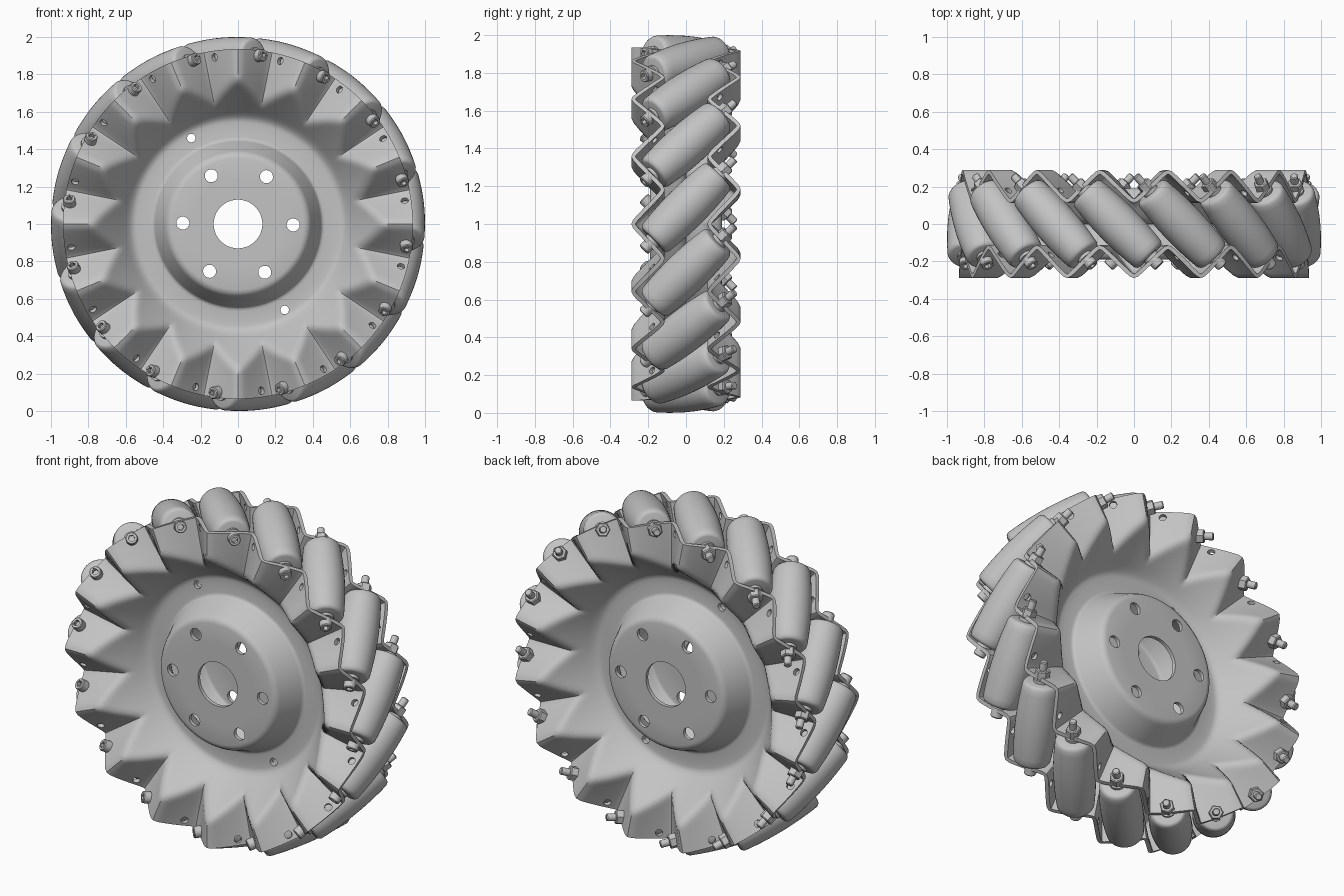
import bpy, bmesh
from math import sin, cos, asin, pi, radians, sqrt
from mathutils import Matrix, Vector

cube = bpy.data.objects.get("Cube")
if cube:
    bpy.data.objects.remove(cube, do_unlink=True)

COUNT = 16                      # rollers around the wheel
PITCH = 2 * pi / COUNT
AXIS_R = 0.885                  # distance of roller axes from the hub
RIM_R = 0.935                   # outer edge of the plates
CENTRE = Vector((0, 0, 1))

metal = bpy.data.materials.new("plain_grey")
metal.use_nodes = True
GREY = (0.55, 0.55, 0.55, 1)
metal.diffuse_color = GREY
metal.node_tree.nodes["Principled BSDF"].inputs["Base Color"].default_value = GREY


def radial(phi):
    return Vector((sin(phi), 0, cos(phi)))


def tangent(phi):
    return Vector((cos(phi), 0, -sin(phi)))


def frame(origin, axis, up):
    """Matrix whose local z runs along axis and local x along up."""
    side = axis.cross(up)
    m = Matrix((up, side, axis)).transposed().to_4x4()
    m.translation = origin
    return m


def add_object(name, mesh):
    ob = bpy.data.objects.new(name, mesh)
    bpy.context.collection.objects.link(ob)
    return ob


def finish_mesh(name, bm):
    bmesh.ops.remove_doubles(bm, verts=bm.verts, dist=1e-5)
    bmesh.ops.recalc_face_normals(bm, faces=bm.faces)
    mesh = bpy.data.meshes.new(name)
    bm.to_mesh(mesh)
    bm.free()
    mesh.materials.append(metal)
    return mesh


def smooth(ob, angle=35):
    bpy.ops.object.select_all(action='DESELECT')
    ob.select_set(True)
    bpy.context.view_layer.objects.active = ob
    bpy.ops.object.shade_smooth_by_angle(angle=radians(angle))


def lathe(bm, profile, segments):
    """Turn (radius, height) points around local z."""
    rings = []
    for r, h in profile:
        rings.append([bm.verts.new((r * cos(2 * pi * i / segments),
                                    r * sin(2 * pi * i / segments), h))
                      for i in range(segments)])
    for a, b in zip(rings, rings[1:]):
        for i in range(segments):
            j = (i + 1) % segments
            bm.faces.new((a[i], a[j], b[j], b[i]))


def soft_min(a, b, k):
    h = max(k - abs(a - b), 0) / k
    return min(a, b) - h * h * k / 4


# ---- pressed plates: raised hub, flat joint ring, dish, pleated rim ----
HUB = [(0.13, 0.18), (0.24, 0.18), (0.35, 0.18), (0.362, 0.177), (0.372, 0.17),
       (0.38, 0.158), (0.432, 0.035), (0.44, 0.022), (0.45, 0.015),
       (0.465, 0.012), (0.52, 0.012)]


def pleat(phi):
    """Rounded zigzag, highest at phi = 0."""
    return 0.201 + 0.09 * asin(0.975 * cos(phi * COUNT)) / asin(1)


def plate_height(r, phi):
    dish = 0.012 + (r - 0.575) * 1.33
    return soft_min(-soft_min(-0.012, -dish, 0.04), pleat(phi), 0.03)


def make_plate(name, side, peak, cutter):
    bm = bmesh.new()
    steps, outer = COUNT * 24, 24
    radii = [0.545 + (RIM_R - 0.545) * i / outer for i in range(outer + 1)]
    rings = []
    for r, h in HUB + [(r, None) for r in radii]:
        ring = []
        for i in range(steps):
            phi = 2 * pi * i / steps
            y = plate_height(r, phi - peak) if h is None else h
            ring.append(bm.verts.new(CENTRE + radial(phi) * r + Vector((0, side * y, 0))))
        rings.append(ring)
    for a, b in zip(rings, rings[1:]):
        for i in range(steps):
            j = (i + 1) % steps
            bm.faces.new((a[i], a[j], b[j], b[i]))
    ob = add_object(name, finish_mesh(name, bm))
    bpy.context.view_layer.objects.active = ob
    solid = ob.modifiers.new("thickness", 'SOLIDIFY')
    solid.thickness = 0.022
    solid.offset = 0
    cut = ob.modifiers.new("holes", 'BOOLEAN')
    cut.operation = 'DIFFERENCE'
    cut.solver = 'EXACT'
    cut.object = cutter
    for mod in ("thickness", "holes"):
        bpy.ops.object.modifier_apply(modifier=mod)
    smooth(ob)


def drill(bm, point, axis, up, radius, length):
    bmesh.ops.create_cone(bm, cap_ends=True, segments=20, radius1=radius,
                          radius2=radius, depth=length, matrix=frame(point, axis, up))


# ---- cutter for wheel-stud holes, joint holes and spare flank holes ----
Y = Vector((0, 1, 0))
bm = bmesh.new()
for k in range(6):
    phi = radians(91 + 60 * k)
    drill(bm, CENTRE + radial(phi) * 0.295, Y, radial(phi), 0.035, 1)
for k in range(2):
    phi = radians(-28.5 + 180 * k)
    drill(bm, CENTRE + radial(phi) * 0.523, Y, radial(phi), 0.023, 1)
PLATES = [("front_plate", -1, 0), ("back_plate", 1, PITCH / 2)]
for name, side, peak in PLATES:
    for k in range(COUNT):
        phi = peak + k * PITCH + side * radians(7.5)
        out = Vector((0, side, 0))
        axis = (tangent(phi) * side + out).normalized()
        height = pleat(radians(7.5))
        drill(bm, CENTRE + radial(phi) * 0.9 + out * height, axis, radial(phi), 0.02, 0.1)
hole_cutter = add_object("hole_cutter", finish_mesh("hole_cutter", bm))
hole_cutter.hide_render = True
for name, side, peak in PLATES:
    make_plate(name, side, peak, hole_cutter)
bpy.data.objects.remove(hole_cutter, do_unlink=True)

# ---- barrel roller, its ends rounded ----
HALF = 0.245


def barrel(s):
    return 1 - sqrt(AXIS_R ** 2 + s * s / 2)


body = [(barrel(s), s) for s in [-0.225 + 0.45 * i / 14 for i in range(15)]]
tip = barrel(HALF)
end = [(tip - 0.003, HALF - 0.01), (tip - 0.009, HALF - 0.003), (tip - 0.018, HALF), (0, HALF)]
start = [(r, -s) for r, s in reversed(end)]
bm = bmesh.new()
lathe(bm, start + body + end, 40)
roller_mesh = finish_mesh("roller", bm)

# ---- axle bolt: socket head in front, washers, nut and thread behind ----
SEAT = 0.276
bm = bmesh.new()
lathe(bm, [(0, -0.365), (0.016, -0.365), (0.021, -0.36), (0.021, SEAT)], 20)
lathe(bm, [(0.021, SEAT - 0.01), (0.033, SEAT - 0.01), (0.033, SEAT + 0.036),
           (0.029, SEAT + 0.041), (0.021, SEAT + 0.041)], 24)
lathe(bm, [(0, SEAT + 0.018), (0.018, SEAT + 0.018), (0.018, SEAT + 0.04),
           (0.024, SEAT + 0.04)], 6)
lathe(bm, [(0.021, -SEAT + 0.01), (0.041, -SEAT + 0.01), (0.041, -SEAT - 0.034),
           (0.035, -SEAT - 0.039), (0.021, -SEAT - 0.039)], 6)
for s in (-1, 1):
    lathe(bm, [(0.021, s * HALF), (0.045, s * HALF), (0.045, s * 0.262), (0.021, s * 0.262)], 24)
bolt_mesh = finish_mesh("axle_bolt", bm)

# ---- sixteen slanted rollers on their bolts ----
for k in range(COUNT):
    phi = k * PITCH - PITCH / 4
    axis = (tangent(phi) - Y).normalized()
    place = frame(CENTRE + radial(phi) * AXIS_R, axis, radial(phi))
    for name, mesh in (("roller", roller_mesh), ("axle_bolt", bolt_mesh)):
        ob = add_object(f"{name}_{k + 1}", mesh)
        ob.matrix_world = place
        if k == 0:
            smooth(ob)
